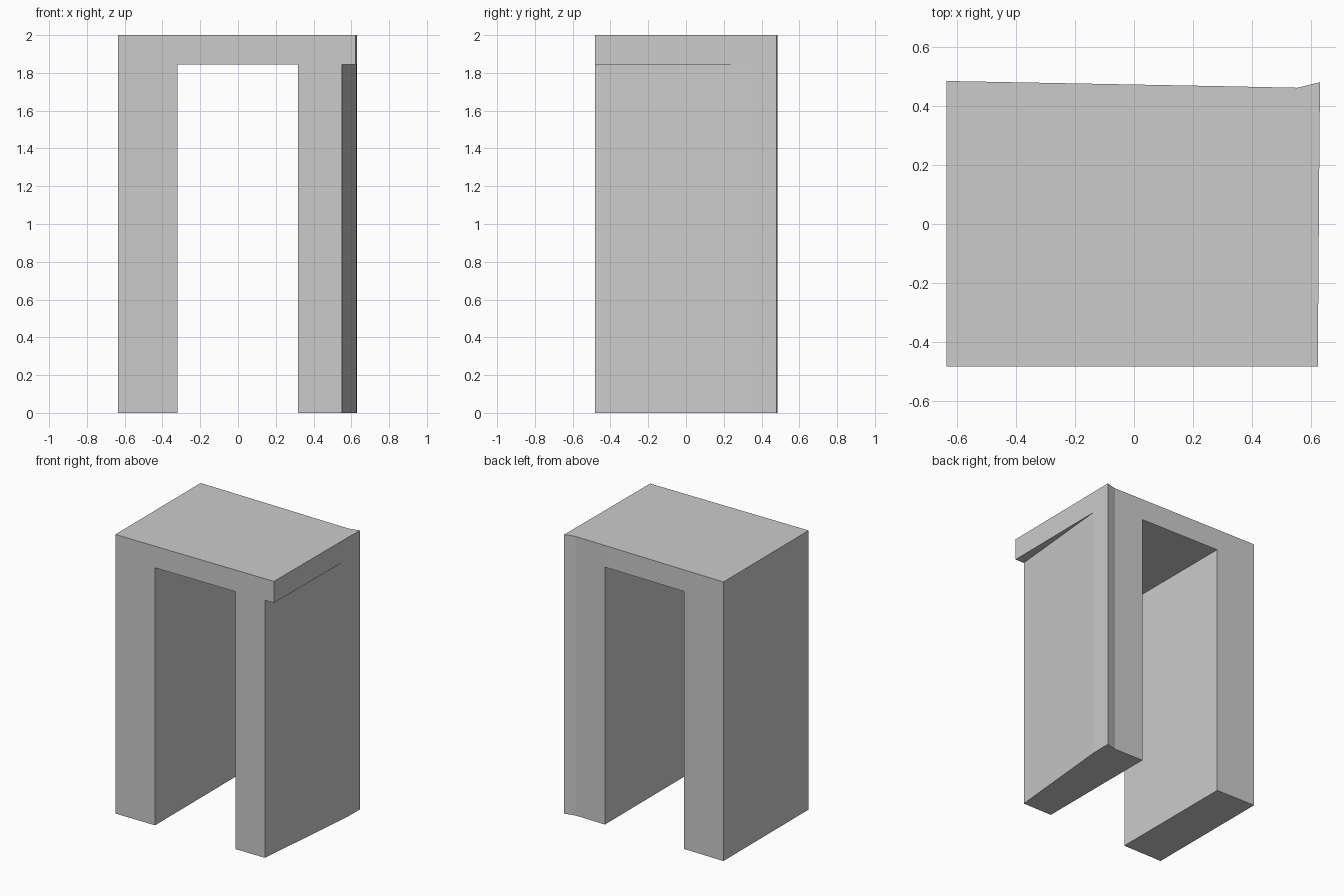
import bpy
import bmesh

if "Cube" in bpy.data.objects:
    bpy.data.objects.remove(bpy.data.objects["Cube"])

SOFFIT, TOP = 1.845, 2.0
FRONT = -0.482

# Shared plan corners (x, y): the back edge slants slightly and flares at the right
BACK_L = (-0.635, 0.484)
IN_L_F, IN_L_B = (-0.32, FRONT), (-0.32, 0.478)
IN_R_F, IN_R_B = (0.317, FRONT), (0.317, 0.466)
NOTCH = (0.552, 0.461)
BACK_R = (0.63, 0.48)
FRONT_L = (-0.635, FRONT)
LEG_R_F = (0.551, FRONT)      # right leg tapers in towards the front
LIP_F = (0.622, FRONT)        # slab overhangs it
LIP_END = (0.628, 0.33)


def prism(name, outline, z0, z1, caps):
    """Walls along a counter-clockwise outline, plus (polygon, z, faces_up) caps."""
    bm = bmesh.new()

    def vert(p, z):
        return bm.verts.new((p[0], p[1], z))

    for a, b in zip(outline, outline[1:] + outline[:1]):
        bm.faces.new([vert(a, z0), vert(b, z0), vert(b, z1), vert(a, z1)])
    for polygon, z, up in caps:
        pts = polygon if up else polygon[::-1]
        bm.faces.new([vert(p, z) for p in pts])
    bmesh.ops.remove_doubles(bm, verts=bm.verts, dist=0.0005)
    mesh = bpy.data.meshes.new(name)
    bm.to_mesh(mesh)
    bm.free()
    obj = bpy.data.objects.new(name, mesh)
    bpy.context.collection.objects.link(obj)
    return obj


# Legs, open where they run into the slab
left = [FRONT_L, IN_L_F, IN_L_B, BACK_L]
right = [IN_R_F, LEG_R_F, LIP_END, BACK_R, NOTCH, IN_R_B]
prism("left_leg", left, 0, SOFFIT, [(left, 0, False)])
prism("right_leg", right, 0, SOFFIT, [(right, 0, False)])

# Top slab with the ceiling of the passage and the underside of the side lip
slab = [FRONT_L, IN_L_F, IN_R_F, LEG_R_F, LIP_F, LIP_END,
        BACK_R, NOTCH, IN_R_B, IN_L_B, BACK_L]
prism("top_slab", slab, SOFFIT, TOP, [
    (slab, TOP, True),
    ([IN_L_F, IN_R_F, IN_R_B, IN_L_B], SOFFIT, False),
    ([LEG_R_F, LIP_F, LIP_END], SOFFIT, False),
])
